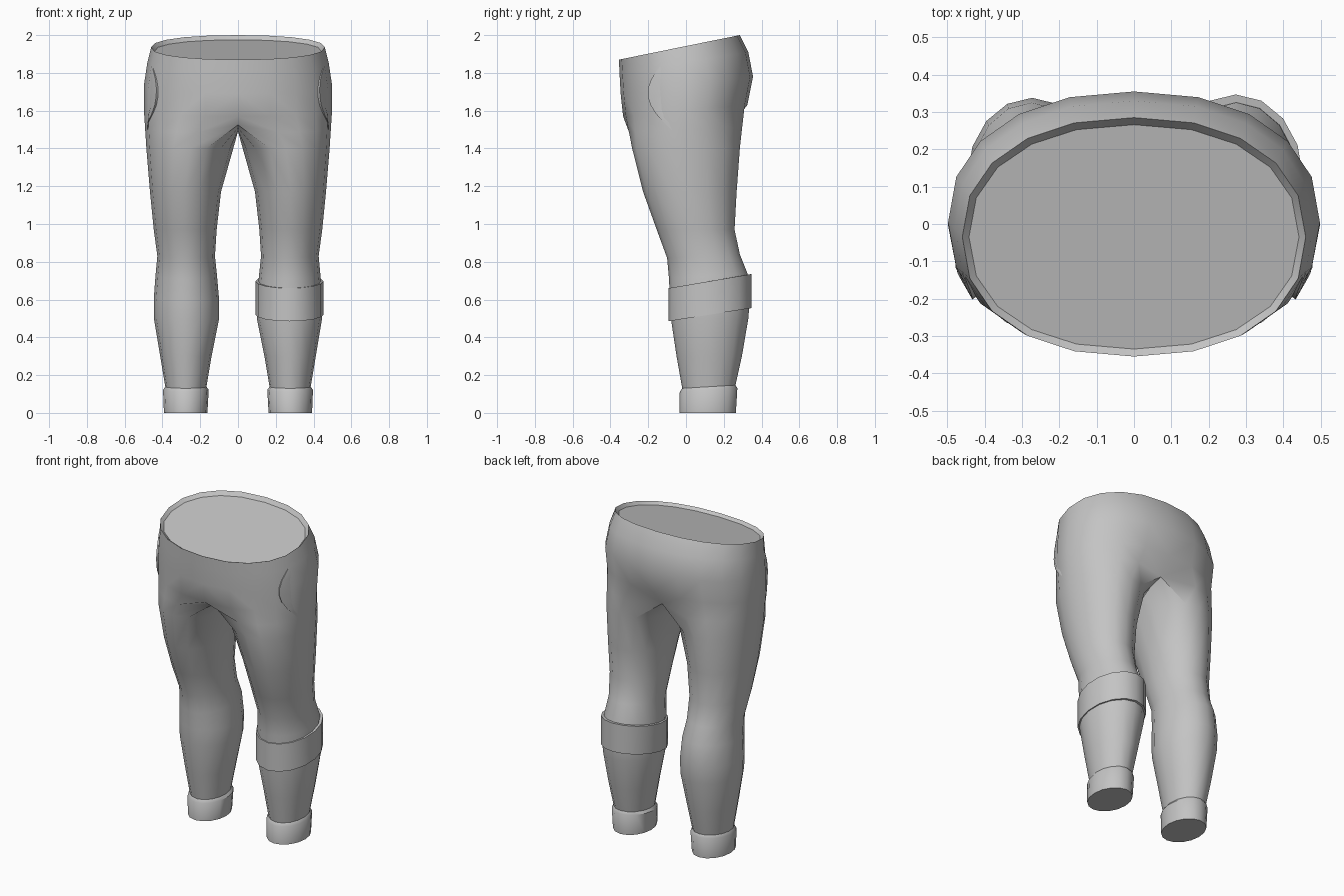
import bpy, bmesh, math
from mathutils import Vector
from mathutils.bvhtree import BVHTree

if "Cube" in bpy.data.objects:
    bpy.data.objects.remove(bpy.data.objects["Cube"])

SIDES, OUTER = 16, 11    # points round a leg, points on a half torso ring

cloth = bpy.data.materials.new("grey_cloth")
cloth.use_nodes = True
cloth.diffuse_color = (0.55, 0.55, 0.55, 1)
cloth.node_tree.nodes["Principled BSDF"].inputs["Base Color"].default_value = cloth.diffuse_color


def lerp(a, b, t):
    return a + (b - a) * t


def rounded(v, power=0.9):
    return math.copysign(abs(v) ** power, v)


def torso_ring(z_front, z_back, half_width, y_front, y_back):
    """Half ring from the front centre, round the left side, to the back centre."""
    ring = []
    for k in range(OUTER):
        a = math.pi * k / (OUTER - 1)
        t = 0.5 - 0.5 * rounded(math.cos(a))
        x = 0 if k in (0, OUTER - 1) else half_width * rounded(math.sin(a))
        ring.append(Vector((x, lerp(y_front, y_back, t), lerp(z_front, z_back, t))))
    return ring


def leg_ring(z_front, z_back, x_in, x_out, y_front, y_back):
    """Closed ring that starts at the inner front and runs round the outside."""
    ring = []
    for k in range(SIDES):
        a = math.tau * (k - 5) / SIDES
        t = 0.5 + 0.5 * math.sin(a)
        x = lerp(x_in, x_out, 0.5 + 0.5 * math.cos(a))
        ring.append(Vector((x, lerp(y_front, y_back, t), lerp(z_front, z_back, t))))
    return ring


def skin(bm, rows, closed):
    """Join neighbouring rows of vertices with quads."""
    for upper, lower in zip(rows, rows[1:]):
        n = len(upper)
        for k in range(n if closed else n - 1):
            j = (k + 1) % n
            bm.faces.new((upper[k], lower[k], lower[j], upper[j]))


def add_rows(bm, rings):
    return [[bm.verts.new(p) for p in ring] for ring in rings]


def make_object(name, bm):
    mesh = bpy.data.meshes.new(name)
    bm.to_mesh(mesh)
    bm.free()
    obj = bpy.data.objects.new(name, mesh)
    bpy.context.collection.objects.link(obj)
    mesh.materials.append(cloth)
    bpy.ops.object.select_all(action='DESELECT')
    obj.select_set(True)
    bpy.context.view_layer.objects.active = obj
    bpy.ops.object.shade_smooth_by_angle(angle=math.radians(38))
    return obj


# Torso: sunken waist lip, waist, hips, seat
torso = [torso_ring(*r) for r in (
    (1.855, 1.975, 0.442, -0.335, 0.266),
    (1.87, 2.0, 0.46, -0.355, 0.285),
    (1.80, 1.91, 0.48, -0.352, 0.33),
    (1.69, 1.78, 0.498, -0.346, 0.355),
    (1.57, 1.63, 0.498, -0.333, 0.325),
)]

# Leg: thigh, knee, calf, ankle, cuff
legs = [leg_ring(*r) for r in (
    (1.40, 1.40, 0.025, 0.485, -0.285, 0.285),
    (1.17, 1.17, 0.09, 0.466, -0.227, 0.268),
    (0.97, 0.97, 0.113, 0.446, -0.155, 0.257),
    (0.82, 0.84, 0.122, 0.427, -0.10, 0.285),
    (0.71, 0.74, 0.111, 0.437, -0.09, 0.325),
    (0.60, 0.60, 0.10, 0.446, -0.085, 0.338),
    (0.50, 0.50, 0.10, 0.445, -0.08, 0.33),
    (0.30, 0.30, 0.14, 0.412, -0.05, 0.296),
    (0.13, 0.147, 0.167, 0.385, -0.02, 0.262),
    (0.112, 0.132, 0.155, 0.397, -0.033, 0.272),
    (0, 0, 0.162, 0.392, -0.035, 0.264),
)]

# Crotch ring: blends hip into thigh, with the seam on the centre plane
crotch = []
for k in range(SIDES):
    if 0 < k < OUTER - 1:
        crotch.append(torso[-1][k].lerp(legs[0][k], 0.5))
    else:
        t = ((SIDES - k) % SIDES) / (SIDES - OUTER + 1)
        crotch.append(Vector((0, lerp(-0.25, 0.24, t),
                              lerp(1.525, 1.49, math.sin(math.pi * t)))))

# Trousers: one half, mirrored, with waist and feet closed
bm = bmesh.new()
torso_rows = add_rows(bm, torso)
leg_rows = add_rows(bm, [crotch] + legs)
skin(bm, torso_rows + [leg_rows[0][:OUTER]], False)
skin(bm, leg_rows, True)
bm.normal_update()
surface = BVHTree.FromBMesh(bm)
bmesh.ops.mirror(bm, geom=bm.verts[:] + bm.edges[:] + bm.faces[:],
                 axis='X', merge_dist=0.0005)
bmesh.ops.remove_doubles(bm, verts=bm.verts[:], dist=0.0005)
bmesh.ops.holes_fill(bm, edges=[e for e in bm.edges if e.is_boundary], sides=0)
bmesh.ops.recalc_face_normals(bm, faces=bm.faces[:])
make_object("trousers", bm)

# Band below the left knee, slanted up towards the back
bm = bmesh.new()
outer = (0.093, 0.452, -0.093, 0.347)
inner = (0.125, 0.42, -0.06, 0.31)
band = add_rows(bm, [leg_ring(*r) for r in (
    (0.665, 0.73, *inner), (0.66, 0.735, *outer),
    (0.485, 0.555, *outer), (0.49, 0.55, *inner))])
skin(bm, band + band[:1], True)
bmesh.ops.recalc_face_normals(bm, faces=bm.faces[:])
make_object("left_knee_band", bm)

# Crescent pocket flaps laid on the hips
bm = bmesh.new()
rows = []
for r in range(9):
    t = r / 8
    swell = math.sin(math.pi * t)
    row = []
    for bulge, lift in ((0.10, -0.01), (0.10, 0.012), (0.065, 0.008), (0.025, -0.004)):
        y = lerp(-0.12, -0.07, t) - bulge * swell
        hit = surface.ray_cast(Vector((2, y, lerp(1.86, 1.49, t))), Vector((-1, 0, 0)))[0]
        row.append(hit + Vector((0.8, -0.6, 0)) * lift * swell)
    rows.append(row)
skin(bm, add_rows(bm, rows), False)
bmesh.ops.remove_doubles(bm, verts=bm.verts[:], dist=0.0005)
pockets = make_object("pocket_flaps", bm)
pockets.modifiers.new("Mirror", 'MIRROR')
